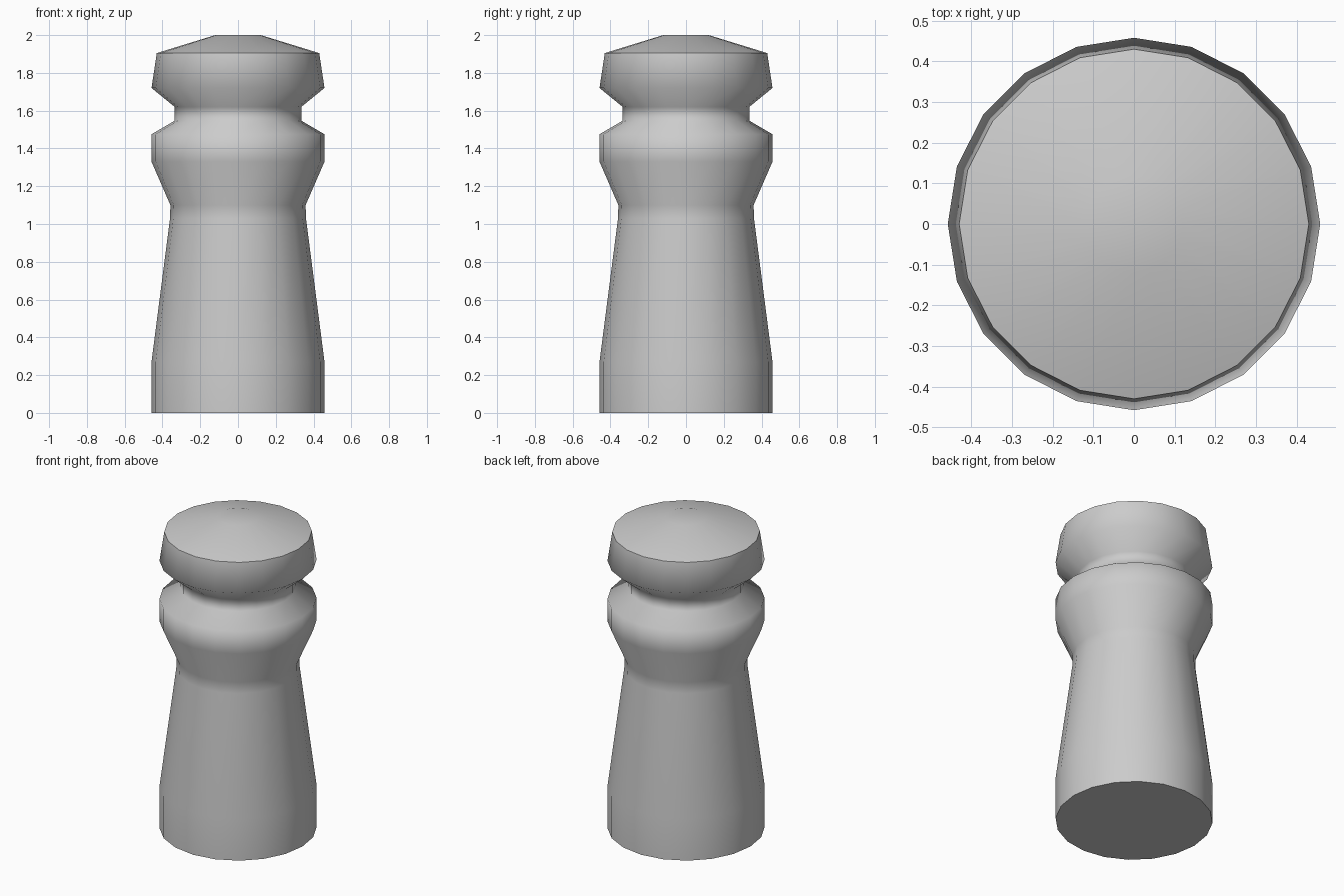
import bpy, bmesh, math

if "Cube" in bpy.data.objects:
    bpy.data.objects.remove(bpy.data.objects["Cube"])

SIDES = 20
# Profile of the turned post: radius, height, sharp ring
PROFILE = [
    (0.458, 0.0, True), (0.458, 0.27, False),
    (0.36, 1.03, False), (0.358, 1.10, False),
    (0.458, 1.33, False), (0.458, 1.475, False),
    (0.335, 1.547, False), (0.335, 1.62, False),
    (0.458, 1.72, False), (0.43, 1.905, True),
    (0.12, 2.0, False),
]

bm = bmesh.new()
rings = []
for r, z, _ in PROFILE:
    rings.append([bm.verts.new((r * math.cos(2 * math.pi * i / SIDES),
                                r * math.sin(2 * math.pi * i / SIDES), z))
                  for i in range(SIDES)])

# Side walls
for low, high in zip(rings, rings[1:]):
    for i in range(SIDES):
        j = (i + 1) % SIDES
        bm.faces.new((low[i], low[j], high[j], high[i]))

# Base and crown caps
bm.faces.new(rings[0][::-1])
bm.faces.new(rings[-1])

# Smooth shading with crisp base and crown rims
for f in bm.faces:
    f.smooth = True
for ring, (_, _, sharp) in zip(rings, PROFILE):
    if sharp:
        for i in range(SIDES):
            bm.edges.get((ring[i], ring[(i + 1) % SIDES])).smooth = False

mesh = bpy.data.meshes.new("turned_post")
bm.to_mesh(mesh)
bm.free()
post = bpy.data.objects.new("turned_post", mesh)
bpy.context.collection.objects.link(post)
